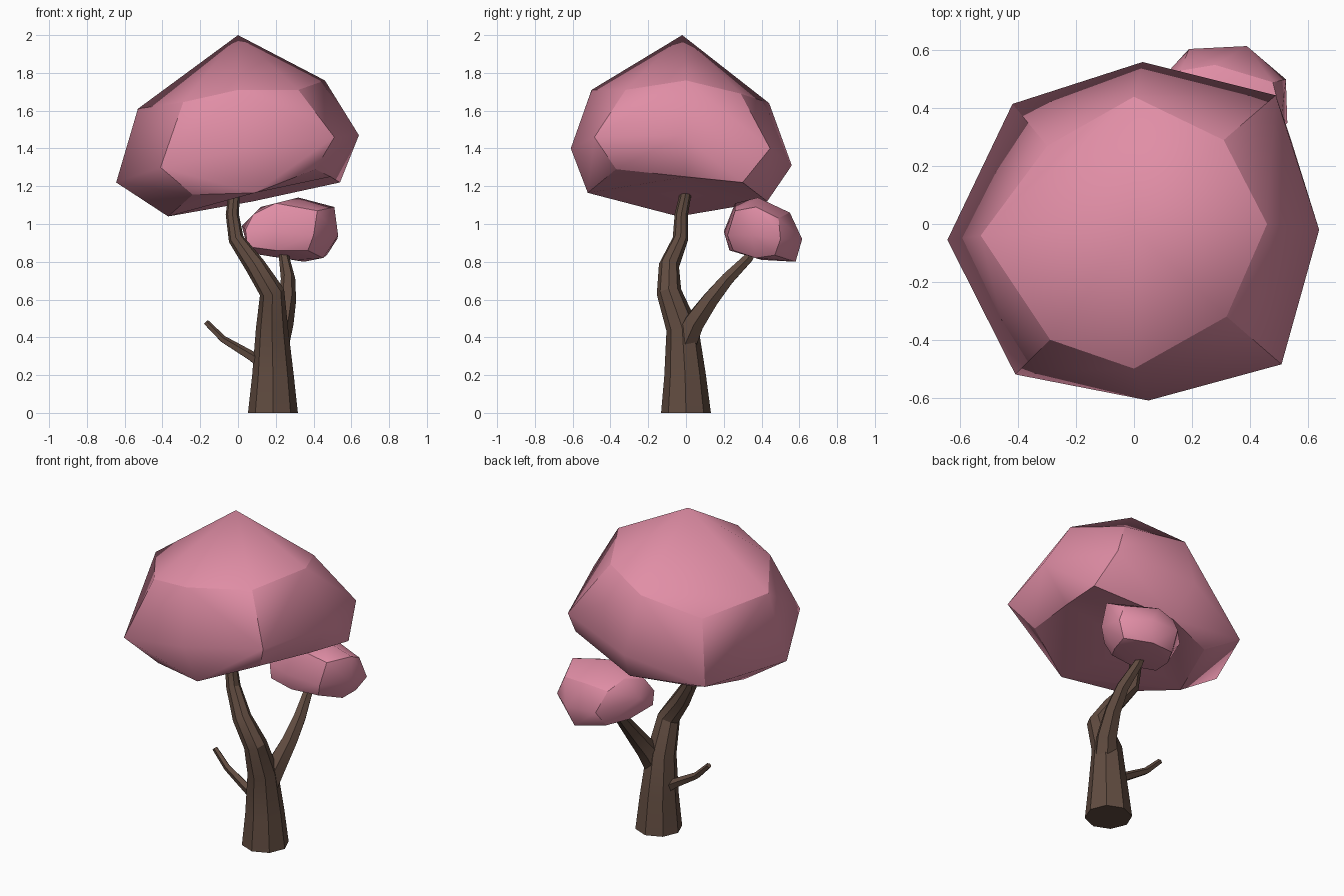
import bpy
import bmesh
import math
from mathutils import Vector

default_cube = bpy.data.objects.get("Cube")
if default_cube:
    bpy.data.objects.remove(default_cube, do_unlink=True)


def make_material(name, color):
    material = bpy.data.materials.new(name)
    material.diffuse_color = color
    material.use_nodes = True
    for node in material.node_tree.nodes:
        if node.type == "BSDF_PRINCIPLED":
            node.inputs["Base Color"].default_value = color
            node.inputs["Roughness"].default_value = 0.9
    return material


blossom_pink = make_material("blossom pink", (0.75, 0.27, 0.38, 1))
bark_brown = make_material("bark brown", (0.12, 0.072, 0.052, 1))


def finish(name, bm, material):
    """Turn the bmesh into a named, selected object."""
    bmesh.ops.recalc_face_normals(bm, faces=bm.faces[:])
    mesh = bpy.data.meshes.new(name)
    bm.to_mesh(mesh)
    bm.free()
    mesh.materials.append(material)
    part = bpy.data.objects.new(name, mesh)
    bpy.context.collection.objects.link(part)
    bpy.ops.object.select_all(action="DESELECT")
    part.select_set(True)
    bpy.context.view_layer.objects.active = part


def blocky_crown(name, bottom, middle, top):
    """Skin a once-divided cube whose corners, edge middles and side centres are pushed out.

    Each layer lists its points row by row from front to back, left to right
    in x; the middle layer holds None at its hidden core. The six sides are
    smooth inside and meet in hard edges.
    """
    bm = bmesh.new()
    grid = {}
    for k, layer in enumerate((bottom, middle, top)):
        for n, point in enumerate(layer):
            if point:
                grid[n % 3, n // 3, k] = bm.verts.new(point)
    core = sum((vert.co for vert in grid.values()), Vector()) / len(grid)

    side_of_face = {}
    for axis in range(3):
        for side in (0, 2):
            def pick(u, v):
                key = [u, v]
                key.insert(axis, side)
                return grid[tuple(key)]
            for u in (0, 2):
                for v in (0, 2):
                    a, b, c, d = pick(1, 1), pick(u, 1), pick(u, v), pick(1, v)
                    # Fold each quarter along the diagonal that bulges outward
                    along = ((a.co + c.co) / 2 - core).length
                    across = ((b.co + d.co) / 2 - core).length
                    if along > across:
                        halves = ((a, b, c), (a, c, d))
                    else:
                        halves = ((a, b, d), (b, c, d))
                    for half in halves:
                        face = bm.faces.new(half)
                        face.smooth = True
                        side_of_face[face] = (axis, side)
    for edge in bm.edges:
        first, second = edge.link_faces
        edge.smooth = side_of_face[first] == side_of_face[second]
    finish(name, bm, blossom_pink)


def tapered_limb(name, path, sides):
    """Sweep a shrinking polygon along a path of (x, y, z, radius) stations."""
    bm = bmesh.new()
    points = [Vector(station[:3]) for station in path]
    rings = []
    for i, station in enumerate(path):
        before = points[max(i - 1, 0)]
        after = points[min(i + 1, len(points) - 1)]
        tangent = (after - before).normalized()
        # The swing from vertical carries the polygon without twisting it
        turn = Vector((0, 0, 1)).rotation_difference(tangent)
        ring = []
        for k in range(sides):
            angle = math.tau * k / sides
            spoke = Vector((math.cos(angle), math.sin(angle), 0)) * station[3]
            corner = points[i] + turn @ spoke
            if points[i].z == 0:
                corner.z = 0
            ring.append(bm.verts.new(corner))
        rings.append(ring)
    for lower, upper in zip(rings, rings[1:]):
        for k in range(sides):
            n = (k + 1) % sides
            bm.faces.new((lower[k], lower[n], upper[n], upper[k]))
    bm.faces.new(rings[0][::-1])
    bm.faces.new(rings[-1])
    finish(name, bm, bark_brown)
    bpy.ops.object.shade_smooth_by_angle(angle=math.radians(30))


# Trunk bending into the main branch under the large crown
tapered_limb("trunk", [
    (0.185, 0, 0, 0.132),
    (0.185, -0.005, 0.2, 0.11),
    (0.18, -0.02, 0.45, 0.085),
    (0.18, -0.09, 0.64, 0.066),
    (0.09, -0.09, 0.78, 0.054),
    (-0.01, -0.03, 0.92, 0.041),
    (-0.03, -0.025, 1.05, 0.035),
    (-0.02, 0, 1.17, 0.03),
], sides=8)

# Side branch carrying the small crown
tapered_limb("side_branch", [
    (0.2, -0.01, 0.36, 0.07),
    (0.235, 0.045, 0.48, 0.06),
    (0.26, 0.13, 0.6, 0.048),
    (0.265, 0.22, 0.71, 0.038),
    (0.245, 0.33, 0.82, 0.028),
    (0.24, 0.38, 0.9, 0.022),
], sides=6)

# Bare twig low on the right
tapered_limb("twig", [
    (0.16, 0, 0.24, 0.04),
    (0.07, 0, 0.3, 0.028),
    (-0.08, 0.01, 0.39, 0.02),
    (-0.17, 0.02, 0.48, 0.016),
], sides=5)

# Large crown with a hollow underside and a high peak
blocky_crown(
    "large_crown",
    bottom=[(-0.24, -0.43, 1.155), (0.09, -0.52, 1.165), (0.41, -0.37, 1.29),
            (-0.37, -0.04, 1.04), (0, 0, 1.16), (0.49, 0, 1.25),
            (-0.25, 0.31, 1.1), (0.08, 0.43, 1.12), (0.54, 0.3, 1.22)],
    middle=[(-0.41, -0.52, 1.3), (0.05, -0.61, 1.4), (0.51, -0.485, 1.46),
            (-0.645, -0.055, 1.22), None, (0.64, -0.02, 1.47),
            (-0.42, 0.415, 1.18), (0.03, 0.56, 1.31), (0.49, 0.445, 1.4)],
    top=[(-0.29, -0.4, 1.645), (0, -0.5, 1.71), (0.32, -0.32, 1.71),
         (-0.53, -0.04, 1.61), (0, -0.02, 2), (0.46, 0, 1.76),
         (-0.3, 0.27, 1.51), (0, 0.44, 1.64), (0.31, 0.29, 1.69)],
)

# Small crown resting on the side branch
blocky_crown(
    "small_crown",
    bottom=[(0.05, 0.25, 0.88), (0.2, 0.23, 0.86), (0.37, 0.25, 0.86),
            (0.1, 0.41, 0.84), (0.3, 0.4, 0.81), (0.45, 0.37, 0.82),
            (0.17, 0.53, 0.83), (0.35, 0.58, 0.8), (0.47, 0.47, 0.835)],
    middle=[(0.04, 0.25, 0.97), (0.2, 0.2, 0.96), (0.4, 0.22, 0.94),
            (0.02, 0.42, 0.99), None, (0.53, 0.35, 0.94),
            (0.19, 0.605, 0.93), (0.39, 0.615, 0.92), (0.525, 0.5, 0.92)],
    top=[(0.08, 0.29, 1.05), (0.2, 0.26, 1.11), (0.42, 0.26, 1.07),
         (0.12, 0.42, 1.09), (0.32, 0.38, 1.14), (0.51, 0.37, 1.09),
         (0.16, 0.53, 1.04), (0.28, 0.55, 1.06), (0.48, 0.49, 1.03)],
)
